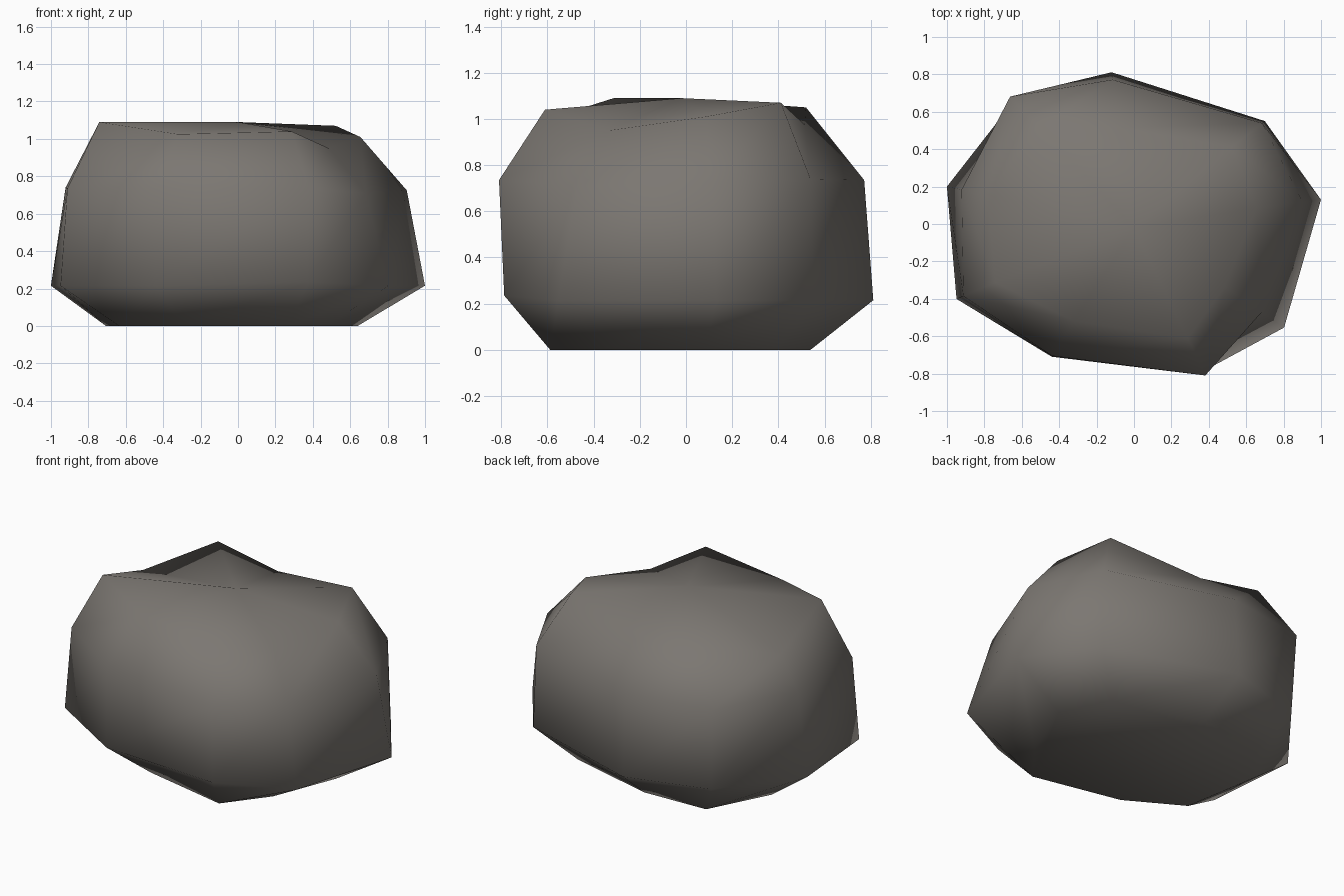
import bpy, bmesh, math

if "Cube" in bpy.data.objects:
    bpy.data.objects.remove(bpy.data.objects["Cube"])

# Per corner of the boulder: angle, then radius of base, lower belt, upper belt, crown;
# then heights of lower belt, upper belt and crown
CORNERS = [
    (7.4, 0.645, 1.008, 0.91, 0.66, 0.215, 0.725, 1.01),
    (38.2, 0.63, 0.89, 0.872, 0.665, 0.215, 0.74, 1.07),
    (98.4, 0.545, 0.82, 0.78, 0.52, 0.215, 0.735, 0.975),
    (134.2, 0.73, 0.92, 0.95, 0.725, 0.215, 0.735, 1.05),
    (168.7, 0.72, 1.02, 0.94, 0.80, 0.215, 0.74, 0.93),
    (202.9, 0.69, 1.03, 0.99, 0.805, 0.215, 0.735, 1.09),
    (238.2, 0.55, 0.835, 0.83, 0.61, 0.215, 0.735, 1.025),
    (295.2, 0.65, 0.87, 0.895, 0.675, 0.235, 0.735, 1.04),
    (325.4, 0.58, 0.975, 0.83, 0.59, 0.215, 0.71, 0.95),
]

bm = bmesh.new()
rings = [[], [], [], []]
for angle, *values in CORNERS:
    a = math.radians(angle)
    for ring, r, z in zip(rings, values[:4], [0.0] + values[4:]):
        ring.append(bm.verts.new((r * math.cos(a), r * math.sin(a), z)))

# Sides, flat base and shallow fan on top
n = len(CORNERS)
peak = bm.verts.new((0, -0.02, 1.09))
for i in range(n):
    j = (i + 1) % n
    for low, high in zip(rings, rings[1:]):
        bm.faces.new((low[i], low[j], high[j], high[i]))
    bm.faces.new((rings[3][i], rings[3][j], peak))
bm.faces.new(rings[0][::-1])
bmesh.ops.recalc_face_normals(bm, faces=bm.faces[:])
for f in bm.faces:
    f.smooth = True

mesh = bpy.data.meshes.new("boulder")
bm.to_mesh(mesh)
bm.free()

# Warm grey stone
stone = bpy.data.materials.new("warm grey stone")
stone.diffuse_color = (0.2, 0.185, 0.168, 1)
stone.use_nodes = True
stone.node_tree.nodes["Principled BSDF"].inputs["Base Color"].default_value = stone.diffuse_color
mesh.materials.append(stone)
boulder = bpy.data.objects.new("boulder", mesh)
bpy.context.collection.objects.link(boulder)
